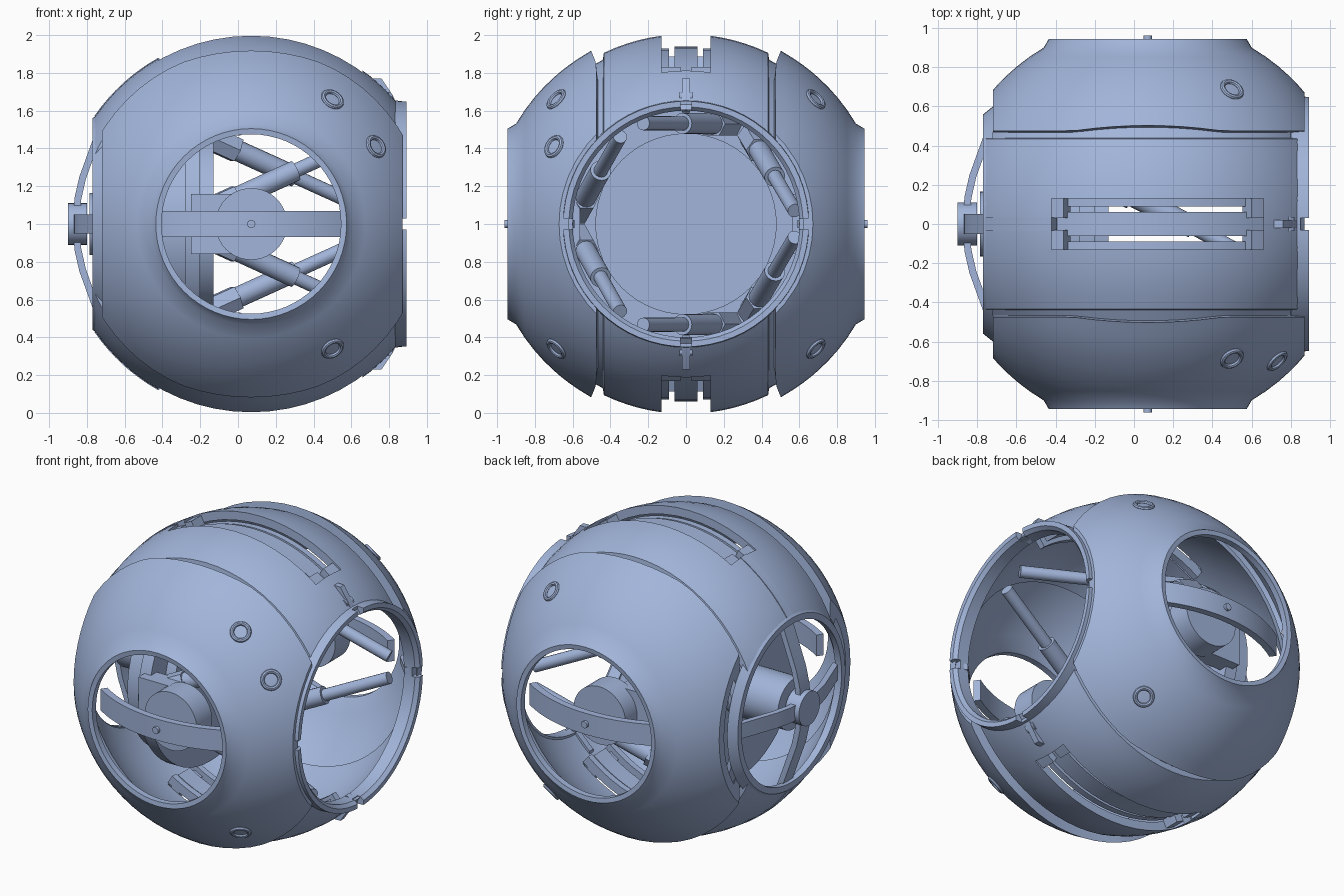
import bpy, bmesh, math
from mathutils import Vector

if "Cube" in bpy.data.objects:
    bpy.data.objects.remove(bpy.data.objects["Cube"])

CX, CZ = 0.07, 1.0   # centre of the spherical pod
mat = bpy.data.materials.new("pale blue grey")
mat.diffuse_color = (0.36, 0.46, 0.70, 1)
mat.use_nodes = True
mat.node_tree.nodes["Principled BSDF"].inputs["Base Color"].default_value = mat.diffuse_color


def finish(name, bm):
    bmesh.ops.recalc_face_normals(bm, faces=bm.faces)
    me = bpy.data.meshes.new(name)
    bm.to_mesh(me)
    bm.free()
    me.materials.append(mat)
    ob = bpy.data.objects.new(name, me)
    bpy.context.collection.objects.link(ob)
    return ob


def sweep(name, rings, closed):
    """Join rings of points into a solid; cap the ends unless closed."""
    bm = bmesh.new()
    vs = [[bm.verts.new(p) for p in ring] for ring in rings]
    n, m = len(vs), len(vs[0])
    for i in range(n if closed else n - 1):
        a, b = vs[i], vs[(i + 1) % n]
        for j in range(m):
            k = (j + 1) % m
            bm.faces.new((a[j], a[k], b[k], b[j]))
    if not closed:
        bm.faces.new(vs[0])
        bm.faces.new(vs[-1])
    return finish(name, bm)


def lathe(name, prof, axis, seg=64):
    """Spin a closed (radius, position) profile about the x or y axis of the pod."""
    rings = []
    for i in range(seg):
        a = 2 * math.pi * i / seg
        c, s = math.cos(a), math.sin(a)
        rings.append([(CX + r * c, t, CZ + r * s) if axis == 'Y' else (t, r * c, CZ + r * s)
                      for r, t in prof])
    return sweep(name, rings, True)


def rod(name, p, q, r, seg=24):
    p, q = Vector(p), Vector(q)
    rot = (q - p).to_track_quat('Z', 'Y')
    rings = [[e + rot @ Vector((r * math.cos(2 * math.pi * i / seg),
                                r * math.sin(2 * math.pi * i / seg), 0))
              for i in range(seg)] for e in (p, q)]
    return sweep(name, rings, False)


def box(name, x0, x1, y0, y1, z0, z1):
    ring = lambda z: [(x0, y0, z), (x1, y0, z), (x1, y1, z), (x0, y1, z)]
    return sweep(name, [ring(z0), ring(z1)], False)


def arc_bar(name, plane, r0, r1, x0, x1, w0, w1, side, n=16):
    """Curved bar concentric with the pod between x0 and x1, on one side."""
    rings = []
    a0, a1 = math.acos((x0 - CX) / r1), math.acos((x1 - CX) / r1)
    for i in range(n + 1):
        a = a0 + (a1 - a0) * i / n
        ring = []
        for r, w in ((r0, w0), (r1, w0), (r1, w1), (r0, w1)):
            u, v = CX + r * math.cos(a), side * r * math.sin(a)
            ring.append((u, w, CZ + v) if plane == 'XZ' else (u, v, CZ + w))
        rings.append(ring)
    return sweep(name, rings, False)


def cut(ob, cutter):
    m = ob.modifiers.new("cut", 'BOOLEAN')
    m.operation, m.solver, m.object = 'DIFFERENCE', 'EXACT', cutter
    bpy.context.view_layer.objects.active = ob
    bpy.ops.object.modifier_apply(modifier=m.name)
    bpy.data.objects.remove(cutter)


def at(R, y):
    return (math.sqrt(R * R - y * y), y)


def mix(a, b, n):
    return [a + (b - a) * i / n for i in range(n + 1)]


# Central shell band with stepped edges, openings and top/bottom slots
band = lathe("central_shell",
             [at(0.975, -0.54), at(0.975, -0.44)] + [at(1.005, y) for y in mix(-0.435, 0.435, 14)]
             + [at(0.975, 0.44), at(0.975, 0.54)] + [at(0.95, y) for y in mix(0.54, -0.54, 14)], 'Y')
cut(band, rod("cutter", (0.3, 0, 1), (1.3, 0, 1), 0.605, 64))
cut(band, rod("cutter", (-1.3, 0, 1), (-0.4, 0, 1), 0.525, 64))
cut(band, box("cutter", -1.5, -0.765, -1.2, 1.2, -0.2, 2.2))
for s in (1, -1):
    z0, z1 = sorted((CZ + s * 0.5, CZ + s * 1.2))
    cut(band, box("cutter", -0.42, 0.66, -0.13, 0.13, z0, z1))

# Outer side panels, each with a round window
for s in (1, -1):
    prof = ([at(1.045, y) for y in mix(0.475, 0.90, 9)] + [(0.505, 0.944), (0.475, 0.94), (0.475, 0.90)]
            + [at(1.012, y) for y in mix(0.885, 0.53, 8)] + [(0.845, 0.505), (0.845, 0.465)])
    panel = lathe("side_panel", [(r, s * y) for r, y in prof], 'Y')
    for v in panel.data.vertices:      # gentle bow of the seam at top and bottom
        y = abs(v.co.y)
        if y < 0.48:
            bow = 0.028 * max(0, 1 - ((v.co.x - CX) / 0.38) ** 2)
            v.co.y += s * bow
            v.co.z = CZ + (v.co.z - CZ) * (1 - 0.5 * bow)
    cut(panel, box("cutter", -1.5, -0.72, -1.2, 1.2, -0.2, 2.2))
    cut(panel, box("cutter", 0.87, 1.5, -1.2, 1.2, -0.2, 2.2))
    cut(panel, rod("cutter", (0.3, 0, 1), (1.3, 0, 1), 0.605, 64))

# Front collar with four notches, and rear rim
collar = lathe("front_collar", [(0.60, 0.79), (0.655, 0.80), (0.65, 0.893), (0.62, 0.893),
                                (0.60, 0.87)], 'X')
cut(collar, box("cutter", 0.85, 1, -0.03, 0.03, 0.2, 1.8))
cut(collar, box("cutter", 0.85, 1, -0.8, 0.8, 0.97, 1.03))
lathe("rear_rim", [(0.52, -0.73), (0.60, -0.72), (0.56, -0.77), (0.52, -0.77)], 'X')

# Slot strips, rails and end brackets
for s in (1, -1):
    arc_bar("slot_strip", 'XZ', 0.89, 0.94, -0.42, 0.66, -0.062, 0.062, s)
    for t in (1, -1):
        arc_bar("slot_rail", 'XZ', 0.87, 0.93, -0.42, 0.66, t * 0.09, t * 0.131, s)
        for x in (-0.42, 0.60):
            arc_bar("slot_bracket", 'XZ', 0.90, 0.985, x, x + 0.06, t * 0.03, t * 0.131, s, 4)
    arc_bar("spine_strip", 'XZ', 0.95, 1.008, -0.76, -0.42, -0.032, 0.032, s, 8)

# Four latches round the front opening
for k in range(4):
    c, q = round(math.cos(k * math.pi / 2)), round(math.sin(k * math.pi / 2))
    d, e = Vector((0, c, q)), Vector((0, -q, c))
    P = lambda x, r, w: Vector((x, 0, CZ)) + d * r + e * w
    sweep("latch_block", [[P(0.69, 0.77, w), P(0.69, 0.70, w), P(0.80, 0.59, w), P(0.85, 0.61, w),
                           P(0.82, 0.68, w), P(0.76, 0.77, w)] for w in (-0.02, 0.02)], False)
    rod("latch_pin", P(0.79, 0.67, -0.035), P(0.79, 0.67, 0.035), 0.03, 12)

# Side window crossbars, pins and pivot drums
for s in (1, -1):
    arc_bar("window_crossbar", 'XY', 0.90, 0.945, -0.45, 0.59, -0.07, 0.07, s)
    rod("crossbar_pin", (CX, s * 0.92, 1), (CX, s * 0.962, 1), 0.022, 16)
    rod("pivot_drum", (CX, s * 0.64, 1), (CX, s * 0.80, 1), 0.19, 40)
    y0, y1 = sorted((s * 0.56, s * 0.68))
    box("drum_bracket", -0.25, 0.02, y0, y1, 0.84, 1.16)

# Inner bulkhead
rod("bulkhead_plate", (-0.20, 0, 1), (-0.13, 0, 1), 0.48, 56)
rod("bulkhead_ring", (-0.28, 0, 1), (-0.20, 0, 1), 0.64, 56)
rod("bulkhead_back", (-0.40, 0, 1), (-0.28, 0, 1), 0.58, 56)

# Six telescopic struts in three pairs
for c in (60, 180, 300):
    for s in (1, -1):
        def ring_point(x, deg):
            a = math.radians(deg)
            return Vector((x, 0.58 * math.cos(a), CZ + 0.58 * math.sin(a)))
        p, q = ring_point(-0.18, c + 6 * s), ring_point(0.70, c + 53 * s)
        rod("strut_socket", p, p.lerp(q, 0.2), 0.072, 6)
        rod("strut_sleeve", p.lerp(q, 0.2), p.lerp(q, 0.55), 0.056, 16)
        rod("strut_piston", p.lerp(q, 0.55), q, 0.038, 16)

# Rear hub, motor and four curved arms
rod("rear_hub", (-0.90, 0, 1), (-0.80, 0, 1), 0.11, 32)
rod("rear_motor", (-0.785, 0, 1), (-0.40, 0, 1), 0.165, 40)
for k in range(4):
    a = k * math.pi / 2
    d, e = Vector((0, math.cos(a), math.sin(a))), Vector((0, -math.sin(a), math.cos(a)))
    rings = []
    for x, r in ((-0.872, 0.05), (-0.865, 0.14), (-0.84, 0.25), (-0.775, 0.43), (-0.735, 0.54)):
        m = Vector((x, 0, CZ)) + d * r
        t = Vector((0.035, 0, 0)) - d * 0.01
        rings.append([m + e * 0.05, m - e * 0.05, m + t - e * 0.05, m + t + e * 0.05])
    sweep("rear_arm", rings, False)

# Small round ports on the side panels
for x, s, z in ((0.50, -1, 1.66), (0.50, 1, 1.66), (0.50, -1, 0.34), (0.50, 1, 0.34), (0.73, -1, 1.41)):
    y = s * math.sqrt(1.045 ** 2 - (x - CX) ** 2 - (z - CZ) ** 2)
    n = Vector((x - CX, y, z - CZ))
    bpy.ops.mesh.primitive_torus_add(major_segments=28, minor_segments=8, major_radius=0.052,
                                     minor_radius=0.013, location=(x, y, z),
                                     rotation=n.to_track_quat('Z', 'Y').to_euler())
    bpy.context.object.name = "port_ring"
    bpy.context.object.data.materials.append(mat)

# Smooth shading with sharp edges kept
bpy.ops.object.select_all(action='SELECT')
bpy.context.view_layer.objects.active = band
bpy.ops.object.shade_smooth_by_angle(angle=math.radians(30))
